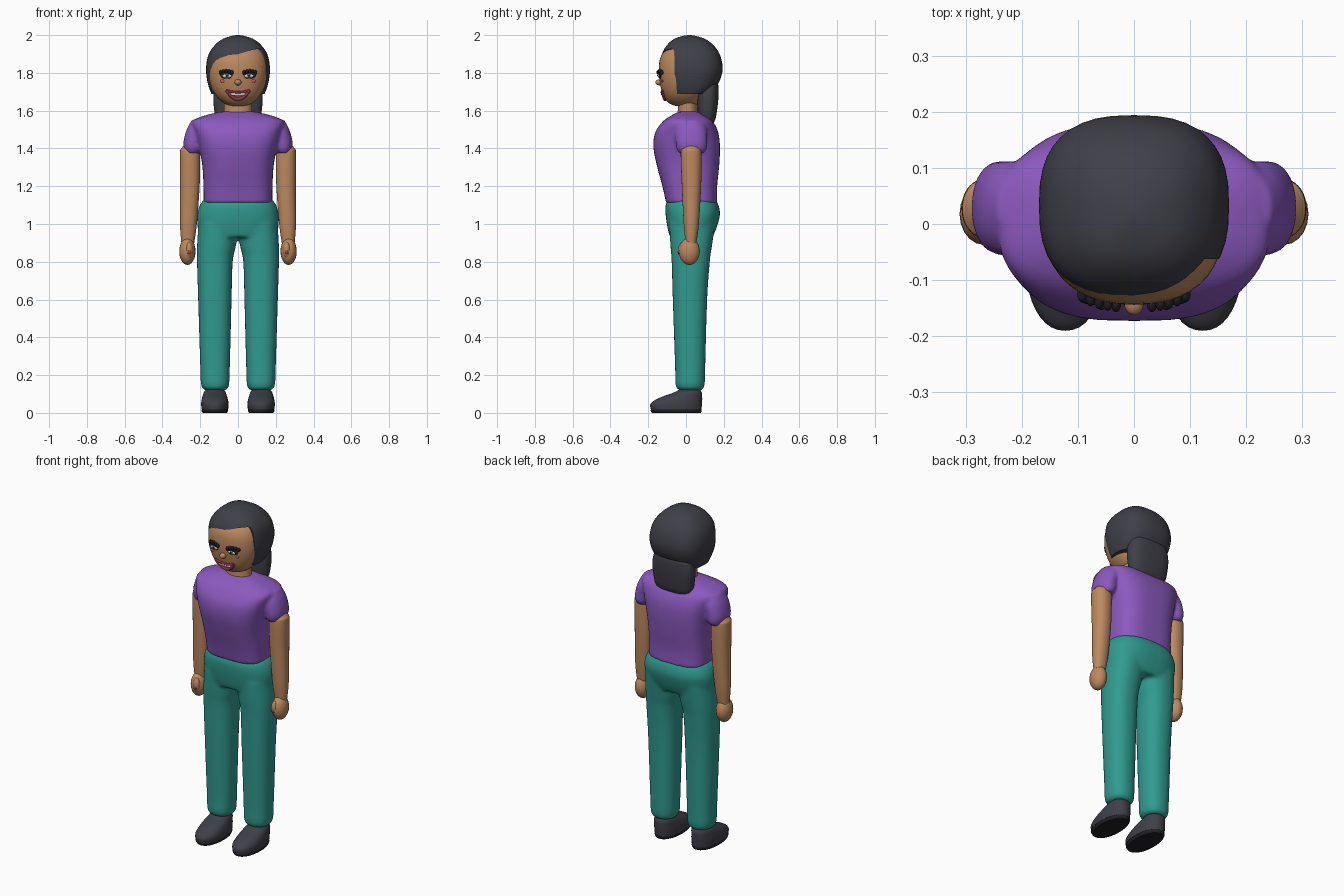
import bpy, bmesh, math
from mathutils import Vector

if "Cube" in bpy.data.objects:
    bpy.data.objects.remove(bpy.data.objects["Cube"], do_unlink=True)


def material(name, r, g, b):
    m = bpy.data.materials.new(name)
    m.use_nodes = True
    m.diffuse_color = (r, g, b, 1)
    m.node_tree.nodes["Principled BSDF"].inputs["Base Color"].default_value = (r, g, b, 1)
    return m


SKIN = material("warm brown skin", .51, .25, .115)
CHARCOAL = material("charcoal", .05, .05, .066)
PURPLE = material("purple cloth", .26, .1, .52)
TEAL = material("teal cloth", .03, .33, .28)
BLACK = material("lash black", .015, .015, .02)
WHITE = material("off white", .75, .75, .7)
GREY = material("iris grey", .1, .15, .18)
RED = material("lip red", .3, .04, .06)
PINK = material("cheek pink", .55, .1, .1)


def spline(points, steps=4):
    """Smooth interpolation through points of any dimension."""
    out = []
    for i in range(len(points) - 1):
        a, b = points[max(i - 1, 0)], points[i]
        c, d = points[i + 1], points[min(i + 2, len(points) - 1)]
        for s in range(steps):
            t = s / steps
            out.append([q + t / 2 * (r - p + t * (2 * p - 5 * q + 4 * r - w + t * (3 * (q - r) + w - p)))
                        for p, q, r, w in zip(a, b, c, d)])
    return out + [list(points[-1])]


def make(name, bm, mat):
    bmesh.ops.recalc_face_normals(bm, faces=bm.faces)
    mesh = bpy.data.meshes.new(name)
    bm.to_mesh(mesh)
    bm.free()
    mesh.materials.append(mat)
    ob = bpy.data.objects.new(name, mesh)
    bpy.context.collection.objects.link(ob)
    return ob


def select(*obs):
    bpy.ops.object.select_all(action='DESELECT')
    for o in obs:
        o.select_set(True)
    bpy.context.view_layer.objects.active = obs[0]


def smooth(ob, angle=50):
    select(ob)
    bpy.ops.object.shade_smooth_by_angle(angle=math.radians(angle))
    return ob


def loft(name, sections, mat, power=2.0, side=1, seg=40):
    """Stack superellipse rings given as (z, x0, x1, y0, y1)."""
    bm = bmesh.new()
    rings = []
    for z, x0, x1, y0, y1 in spline(sections):
        ring = []
        for k in range(seg):
            a = math.tau * k / seg
            c, s = math.cos(a), math.sin(a)
            px = math.copysign(abs(c) ** (2 / power), c)
            py = math.copysign(abs(s) ** (2 / power), s)
            ring.append(bm.verts.new((side * ((x0 + x1) + (x1 - x0) * px) / 2,
                                      ((y0 + y1) + (y1 - y0) * py) / 2, z)))
        rings.append(ring)
    for lo, hi in zip(rings, rings[1:]):
        for k in range(seg):
            j = (k + 1) % seg
            bm.faces.new((lo[k], lo[j], hi[j], hi[k]))
    bm.faces.new(rings[0])
    bm.faces.new(rings[-1])
    return smooth(make(name, bm, mat))


def centred(rows):
    return [(z, -r, r, y0, y1) for z, r, y0, y1 in rows]


def blob(name, loc, radii, mat):
    bm = bmesh.new()
    bmesh.ops.create_uvsphere(bm, u_segments=20, v_segments=12, radius=1)
    bmesh.ops.scale(bm, vec=radii, verts=bm.verts)
    bmesh.ops.translate(bm, vec=loc, verts=bm.verts)
    return smooth(make(name, bm, mat))


def fuse(name, parts, voxel, rounds):
    """Merge overlapping parts into one soft garment."""
    select(*parts)
    bpy.ops.object.join()
    ob = bpy.context.object
    ob.name = name
    m = ob.modifiers.new("Remesh", 'REMESH')
    m.mode, m.voxel_size = 'VOXEL', voxel
    bpy.ops.object.modifier_apply(modifier=m.name)
    m = ob.modifiers.new("Smooth", 'SMOOTH')
    m.factor, m.iterations = .5, rounds
    bpy.ops.object.modifier_apply(modifier=m.name)
    return smooth(ob, 70)


# Shirt: torso plus puffed sleeves
torso = loft("torso", centred([
    (1.11, .182, -.105, .165), (1.2, .183, -.125, .165), (1.3, .188, -.152, .175),
    (1.4, .205, -.172, .18), (1.48, .226, -.165, .172), (1.54, .243, -.125, .145),
    (1.57, .19, -.085, .11), (1.595, .09, -.04, .07)]), PURPLE, 3)
sleeves = [loft("sleeve", [
    (1.375, .205, .275, -.035, .095), (1.4, .19, .287, -.05, .11), (1.44, .18, .288, -.055, .112),
    (1.5, .15, .272, -.055, .11), (1.55, .13, .245, -.03, .09)], PURPLE, 2.2, s) for s in (1, -1)]
fuse("shirt", [torso] + sleeves, .009, 4)

# Trousers: hips plus two legs
hips = loft("hips", centred([
    (.93, .205, -.085, .14), (.98, .214, -.098, .162), (1.05, .216, -.108, .18),
    (1.1, .202, -.108, .172), (1.13, .18, -.095, .155)]), TEAL, 2.5)
legs = [loft("leg", [
    (.12, .065, .175, -.035, .08), (.145, .048, .195, -.055, .098), (.25, .043, .2, -.058, .102),
    (.6, .034, .211, -.07, .112), (.8, .028, .217, -.076, .126), (.88, .012, .217, -.082, .137),
    (1, -.01, .21, -.09, .155)], TEAL, 2.3, s) for s in (1, -1)]
fuse("trousers", [hips] + legs, .01, 5)

for s, tag in ((1, "left"), (-1, "right")):
    # Arm, hand and thumb
    loft(tag + "_arm", [
        (1.43, .225, .27, .01, .05), (1.4, .205, .3, -.02, .075), (1.37, .2, .307, -.028, .083),
        (1.2, .203, .306, -.022, .08), (1, .218, .307, -.012, .068), (.9, .232, .3, -.002, .055)],
        SKIN, 2.2, s)
    blob(tag + "_hand", (s * .268, .018, .855), (.043, .055, .072), SKIN)
    blob(tag + "_thumb", (s * .258, -.02, .862), (.02, .022, .042), SKIN)
    blob(tag + "_thumb_nail", (s * .258, -.039, .85), (.009, .005, .012), RED)
    # Shoe
    loft(tag + "_sole", [(0, .058, .187, -.18, .078), (.012, .052, .193, -.187, .083),
                         (.024, .055, .19, -.184, .08)], BLACK, 2.2, s)
    loft(tag + "_shoe", [
        (.02, .052, .193, -.187, .082), (.05, .05, .195, -.187, .085), (.08, .056, .19, -.14, .086),
        (.11, .066, .18, -.06, .083), (.135, .085, .16, -.02, .06)], CHARCOAL, 2.2, s)

# Head and neck
loft("neck", centred([(1.56, .08, -.05, .07), (1.61, .074, -.043, .062), (1.7, .074, -.043, .062)]), SKIN)
head = loft("head", centred([
    (1.625, .035, -.055, .05), (1.64, .075, -.09, .07), (1.68, .117, -.12, .09),
    (1.74, .147, -.137, .115), (1.81, .158, -.144, .13), (1.88, .15, -.136, .13),
    (1.93, .122, -.1, .1), (1.96, .06, -.04, .06)]), SKIN, 2.3)

# Hair cap, with the face opening and swept fringe cut away
hair = loft("hair", centred([
    (1.688, .14, -.08, .12), (1.72, .153, -.1, .155), (1.77, .165, -.118, .183),
    (1.83, .169, -.13, .194), (1.9, .155, -.127, .178), (1.95, .12, -.098, .142),
    (1.98, .08, -.062, .1), (1.995, .035, -.02, .055), (2, .008, .01, .025)]), CHARCOAL, 2.6)
fringe = spline([(.2, 1.88), (.145, 1.913), (.1, 1.926), (.01, 1.902), (-.07, 1.877),
                 (-.125, 1.845), (-.164, 1.785), (-.2, 1.74)])
bm = bmesh.new()
outline = [(-.2, 1.5), (.2, 1.5)] + fringe
face = bm.faces.new([bm.verts.new((x, -.3, z)) for x, z in outline])
moved = bmesh.ops.extrude_face_region(bm, geom=[face])["geom"]
bmesh.ops.translate(bm, vec=(0, .238, 0), verts=[v for v in moved if isinstance(v, bmesh.types.BMVert)])
cutter = make("face_cutter", bm, CHARCOAL)
cutter.hide_render = True
select(hair)
cut = hair.modifiers.new("Opening", 'BOOLEAN')
cut.operation, cut.solver, cut.object = 'DIFFERENCE', 'EXACT', cutter
bpy.ops.object.modifier_apply(modifier=cut.name)
bpy.data.objects.remove(cutter, do_unlink=True)
smooth(hair, 40)
loft("ponytail", centred([
    (1.522, .06, .095, .125), (1.53, .1, .078, .142), (1.56, .118, .066, .157),
    (1.62, .128, .06, .167), (1.68, .13, .058, .172), (1.74, .115, .06, .17),
    (1.77, .08, .07, .15)]), CHARCOAL, 2.7)


# Face details sit on the head surface
def skin_y(x, z):
    return head.ray_cast(Vector((x, -1, z)), Vector((0, 1, 0)))[1].y


def on_face(name, x, z, rx, ry, rz, mat, lift=0.0):
    blob(name, (x, skin_y(x, z) - lift, z), (rx, ry, rz), mat)


on_face("nose", 0, 1.75, .018, .024, .016, SKIN)
for s, tag in ((1, "left"), (-1, "right")):
    x = s * .058
    on_face(tag + "_eye_rim", x, 1.79, .037, .008, .021, BLACK)
    on_face(tag + "_eye_white", x, 1.785, .028, .011, .013, WHITE)
    on_face(tag + "_iris", x, 1.786, .014, .014, .014, GREY)
    on_face(tag + "_pupil", x, 1.786, .008, .017, .008, BLACK)
    for k in range(5):
        on_face(tag + "_lash", x + s * (k * .015 - .026), 1.803 + .006 * math.sin(k * .8),
                .009, .015, .012, BLACK)
    on_face(tag + "_cheek", s * .08, 1.757, .016, .004, .008, PINK)


# Smiling mouth
def lip(name, width, z_end, z_mid, radius):
    curve = bpy.data.curves.new(name, 'CURVE')
    curve.dimensions, curve.bevel_depth, curve.use_fill_caps = '3D', radius, True
    line = curve.splines.new('POLY')
    line.points.add(12)
    for k, p in enumerate(line.points):
        t = k / 6 - 1
        x, z = width * t, z_mid + (z_end - z_mid) * t * t
        p.co = (x, skin_y(x, z) - .003, z, 1)
    curve.materials.append(RED)
    bpy.context.collection.objects.link(bpy.data.objects.new(name, curve))


on_face("teeth", 0, 1.688, .045, .009, .01, WHITE)
lip("upper_lip", .06, 1.708, 1.697, .006)
lip("lower_lip", .06, 1.708, 1.66, .009)
